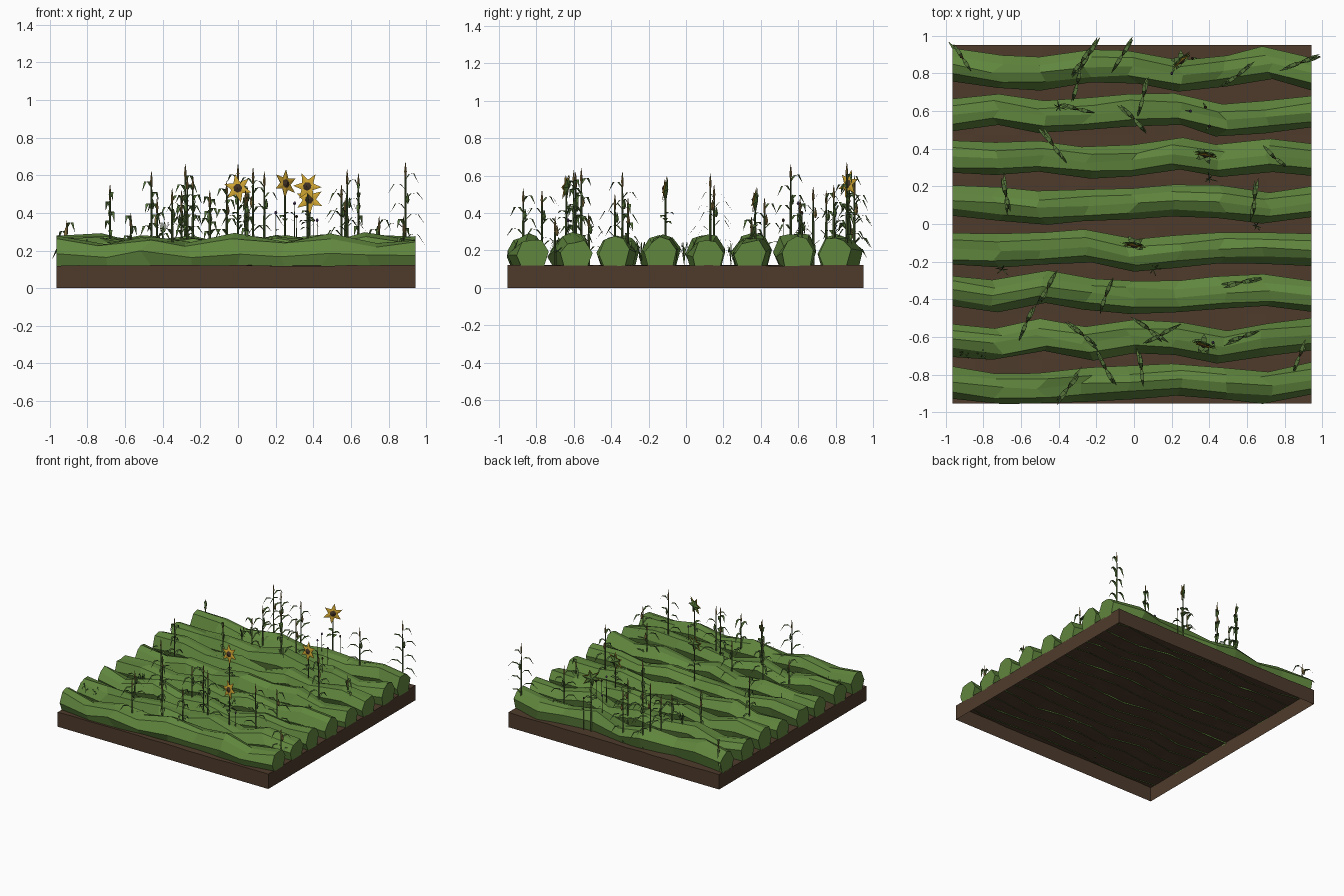
import bpy, bmesh, math, random
from mathutils import Vector

if "Cube" in bpy.data.objects:
    bpy.data.objects.remove(bpy.data.objects["Cube"])

random.seed(4)
COLOURS = {
    "soil_brown": (.077, .044, .025), "hedge_green": (.118, .24, .048),
    "leaf_green": (.09, .17, .042), "stem_green": (.08, .13, .035),
    "tassel_tan": (.26, .18, .055), "petal_yellow": (.6, .36, .03),
    "seed_brown": (.05, .03, .016), "flower_purple": (.1, .05, .16)}
MATS = {}
for name, c in COLOURS.items():
    MATS[name] = bpy.data.materials.new(name)
    MATS[name].diffuse_color = (*c, 1)


class Part:
    """Collects shapes of several colours into one object."""
    def __init__(self, name):
        self.name, self.bm, self.used, self.sheets = name, bmesh.new(), [], []

    def face(self, verts, mat):
        if mat not in self.used:
            self.used.append(mat)
        f = self.bm.faces.new(verts)
        f.material_index = self.used.index(mat)
        return f

    def loft(self, rings, mat, caps=True, closed=True):
        vs = [[self.bm.verts.new(p) for p in r] for r in rings]
        n = len(vs[0])
        made = []
        for a, b in zip(vs, vs[1:]):
            for i in range(n if closed else n - 1):
                j = (i + 1) % n
                made.append(self.face((a[i], a[j], b[j], b[i]), mat))
        if caps:
            self.face(vs[0][::-1], mat)
            self.face(vs[-1], mat)
        return made

    def tube(self, stations, mat, sides=4):
        """Upright tapered tube from (centre, radius) stations."""
        self.loft([[Vector(c) + Vector((r * math.cos(t), r * math.sin(t), 0))
                    for t in (i * math.tau / sides for i in range(sides))]
                   for c, r in stations], mat)

    def leaf(self, root, az, length, rise, droop, width, mat="leaf_green"):
        """Arching strip that tapers to a point."""
        d = Vector((math.cos(az), math.sin(az), 0))
        s = Vector((-d.y, d.x, 0))
        rows = []
        for t, w in ((0, .35), (.3, 1), (.65, .8), (1, .04)):
            c = Vector(root) + d * length * t
            c.z += rise * math.sin(t * 2.2) - droop * t * t
            rows.append([c - s * width * w / 2, c + s * width * w / 2])
        self.sheets += self.loft(rows, mat, caps=False, closed=False)

    def done(self):
        bmesh.ops.recalc_face_normals(self.bm, faces=self.bm.faces)
        for f in self.sheets:          # leaves face upwards
            f.normal_update()
            if f.normal.z < 0:
                f.normal_flip()
        me = bpy.data.meshes.new(self.name)
        self.bm.to_mesh(me)
        self.bm.free()
        for m in self.used:
            me.materials.append(MATS[m])
        ob = bpy.data.objects.new(self.name, me)
        bpy.context.collection.objects.link(ob)
        return ob


X0, X1, Y0, Y1 = -.965, .943, -.955, .95

# soil block: side walls and gently rippled top, open underneath
soil = Part("soil_block")
N = 16
grid = [[soil.bm.verts.new((X0 + (X1 - X0) * i / N, Y0 + (Y1 - Y0) * j / N,
                            .12 + random.uniform(-.003, .003)))
         for j in range(N + 1)] for i in range(N + 1)]
for i in range(N):
    for j in range(N):
        soil.face((grid[i][j], grid[i + 1][j], grid[i + 1][j + 1], grid[i][j + 1]), "soil_brown")
rim = ([grid[i][0] for i in range(N)] + [grid[N][j] for j in range(N)]
       + [grid[i][N] for i in range(N, 0, -1)] + [grid[0][j] for j in range(N, 0, -1)])
low = [soil.bm.verts.new((v.co.x, v.co.y, 0)) for v in rim]
for i in range(len(rim)):
    j = (i + 1) % len(rim)
    soil.face((low[i], low[j], rim[j], rim[i]), "soil_brown")
soil.done()

# crop rows: lumpy bulging section swept along x; values are the north edge at nine stations
PROFILE = ((-.062, .113), (-.086, .18), (-.05, .246), (.0, .26), (.046, .252), (.085, .2), (.062, .113))
ROWS = (
    (-.76, -.79, -.79, -.77, -.76, -.745, -.765, -.78, -.74),
    (-.53, -.555, -.51, -.55, -.515, -.525, -.565, -.53, -.505),
    (-.27, -.3, -.25, -.285, -.305, -.305, -.285, -.27, -.3),
    (-.05, -.055, -.05, -.035, -.085, -.065, -.045, -.04, -.05),
    (.21, .19, .17, .18, .19, .21, .2, .17, .2),
    (.44, .43, .445, .41, .42, .455, .425, .45, .43),
    (.67, .69, .655, .665, .69, .69, .64, .65, .68),
    (.93, .89, .885, .92, .92, .875, .9, .94, .885))
for k, edge in enumerate(ROWS):
    row = Part(f"crop_row_{k + 1}")
    rings = []
    for i, north in enumerate(edge):
        x = X0 + (X1 - X0) * i / 8
        inner = 0 < i < 8
        # alternate humps and dips along the row
        lift = ((-1) ** (i + k) * .02 + random.uniform(-.014, .012)) if inner else random.uniform(-.012, .012)
        ring = []
        for dy, z in PROFILE:
            up = (z - .113) / .147
            ring.append((x + (random.uniform(-.035, .035) if inner else 0),
                         north - .084 + dy + random.uniform(-.007, .007),
                         z + lift * up + (random.uniform(-.012, .012) if up else random.uniform(-.002, .002))))
        rings.append(ring)
    row.loft(rings, "hedge_green", closed=False)
    row.done()

# corn stalks: x, y, tip height, leaf direction in degrees
CORN = (
    (-.28, .86, .66, 55), (-.24, .9, .6, 60), (-.3, .75, .52, 75), (-.06, .9, .57, 62),
    (.55, .79, .55, 35), (.89, .86, .67, 20), (.05, .68, .54, 80), (-.3, .61, .48, 165),
    (.0, .56, .66, 135), (-.43, .42, .48, 125), (.75, .35, .38, 140), (-.68, .15, .55, 100),
    (.64, .13, .61, 85), (-.46, -.34, .62, 60), (-.15, -.38, .5, 72), (.57, -.31, .48, 12),
    (-.57, -.52, .4, 65), (-.27, -.59, .6, 140), (.08, -.56, .64, 140), (.14, -.59, .62, 25),
    (.04, -.77, .52, 98), (.88, -.7, .38, 65), (-.15, -.77, .52, 122), (-.35, -.87, .53, 52),
    (-.91, .88, .36, 128), (.58, -.6, .63, 20))
for k, (x, y, h, deg) in enumerate(CORN):
    corn = Part(f"corn_stalk_{k + 1}")
    az, tall = math.radians(deg), h - .12
    corn.tube([((x, y, .115), .007), ((x, y, .12 + tall * .5), .006),
               ((x, y, h - .07), .004)], "stem_green")
    corn.tube([((x, y, h - .085), .004), ((x, y, h - .05), .007), ((x, y, h), .001)], "tassel_tan")
    n = max(4, round(tall * 13))
    for i in range(n):
        t = .25 + .58 * i / (n - 1)
        side = az + math.pi * (i % 2) + random.uniform(-.12, .12)
        corn.leaf((x, y, .12 + tall * t), side, random.uniform(.1, .14) * (1.1 - .5 * t),
                  .06, random.uniform(.05, .08), .021)
    # ear of corn leaning against the stalk
    ex, ey, ez = x + .012 * math.cos(az), y + .012 * math.sin(az), .12 + tall * .6
    corn.tube([((ex, ey, ez), .004), ((ex, ey, ez + .02), .01), ((ex, ey, ez + .055), .002)],
              "leaf_green" if k % 3 else "tassel_tan", 5)
    corn.done()

# sunflowers: x, y, head height, facing direction
for k, (x, y, h, fx, fy) in enumerate(((0, -.11, .53, -.15, -1), (.25, .87, .555, .65, -.75),
                                       (.37, -.64, .54, -.3, -1), (.38, .37, .47, -.2, -1))):
    flower = Part(f"sunflower_{k + 1}")
    f = Vector((fx, fy, .15)).normalized()
    u = f.cross(Vector((0, 0, 1))).normalized()
    v = u.cross(f)
    c = Vector((x, y, h))

    def disc(count, radius, inner, off, bulge, mat):
        """Star or polygon fan facing along f."""
        ring = []
        for i in range(count):
            t = i * math.tau / count + .3 + k * .4
            r = inner if i % 2 else radius
            ring.append(flower.bm.verts.new(c + f * off + (u * math.cos(t) + v * math.sin(t)) * r))
        mid = flower.bm.verts.new(c + f * (off + bulge))
        for i in range(count):
            flower.face((ring[i], ring[(i + 1) % count], mid), mat)

    disc(12, .078, .036, .004, .006, "petal_yellow")
    disc(7, .024, .024, .008, .012, "seed_brown")
    disc(12, .07, .033, -.002, -.012, "hedge_green")
    flower.tube([((x, y, .115), .007), ((x, y, h - .06), .005), (c - f * .012, .004)], "stem_green")
    for i in range(4):
        flower.leaf((x, y, .12 + (h - .12) * (.55 + .04 * i)), i * 2.6 + .6 + k, .055, .02, .02, .032)
    flower.done()

# small budded wildflowers
for k, (x, y, h) in enumerate(((.31, .88, .38), (.2, .8, .4), (.38, .62, .4), (.3, .6, .45),
                               (.4, .52, .36), (.42, -.63, .36))):
    bud = Part(f"wildflower_{k + 1}")
    bud.tube([((x, y, .115), .003), ((x, y, h), .002)], "stem_green", 3)
    bud.tube([((x, y, h - .008), .004), ((x, y, h), .009), ((x, y, h + .01), .004)],
             "flower_purple" if k % 2 else "seed_brown", 5)
    bud.leaf((x, y, h - .1), k, .03, .02, .01, .01)
    bud.done()

# grass tufts in and between the rows
for k, (x, y, z) in enumerate(((-.9, -.68, .14), (-.8, -.69, .14), (-.7, -.24, .12), (.1, -.24, .12),
                               (.65, -.01, .12), (.4, .24, .12), (-.4, .62, .24))):
    tuft = Part(f"grass_tuft_{k + 1}")
    for i in range(6):
        tuft.leaf((x, y, z), i * 1.05 + k + random.uniform(-.4, .4), random.uniform(.02, .05),
                  random.uniform(.09, .15), .04, .006)
    tuft.done()

for m in bpy.data.materials:
    if m.users and not m.is_grease_pencil:
        m.use_nodes = True
        m.node_tree.nodes["Principled BSDF"].inputs["Base Color"].default_value = m.diffuse_color
